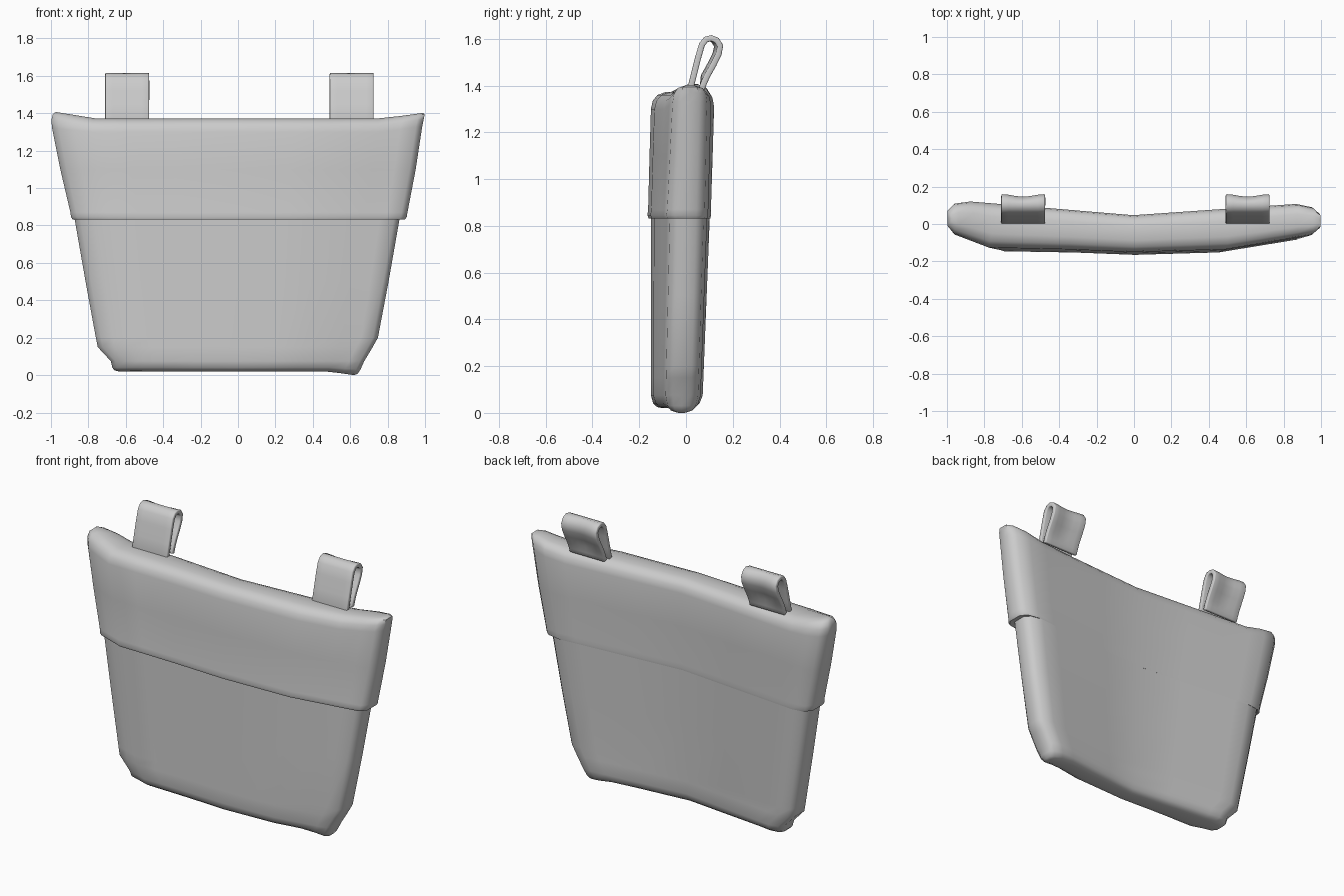
import bpy, math

if "Cube" in bpy.data.objects:
    bpy.data.objects.remove(bpy.data.objects["Cube"])

fabric = bpy.data.materials.new("grey fabric")
fabric.diffuse_color = (0.6, 0.6, 0.6, 1)
fabric.use_nodes = True
fabric.node_tree.nodes["Principled BSDF"].inputs["Base Color"].default_value = fabric.diffuse_color

US = [-0.965, -0.88, -0.78, -0.6, -0.35, 0, 0.3, 0.5, 0.75, 0.88, 0.965]
# (across, bottom y, top y) for the bowed front and back panels
FRONT = [(-1, -0.09, -0.04), (-0.78, -0.14, -0.125), (-0.35, -0.142, -0.135),
         (0, -0.15, -0.15), (0.5, -0.14, -0.135), (1, -0.085, -0.05)]
BACK = [(-1, 0.05, 0.105), (-0.9, 0.07, 0.125), (0, 0.0, 0.05),
        (0.88, 0.06, 0.11), (1, 0.045, 0.085)]


def panel_y(table, u, t):
    for (a, a0, a1), (b, b0, b1) in zip(table, table[1:]):
        if u <= b:
            f = (u - a) / (b - a)
            lo, hi = a0 + (b0 - a0) * f, a1 + (b1 - a1) * f
            return lo + (hi - lo) * t


def make_object(name, verts, faces):
    me = bpy.data.meshes.new(name)
    me.from_pydata(verts, [], faces)
    me.materials.append(fabric)
    ob = bpy.data.objects.new(name, me)
    bpy.context.collection.objects.link(ob)
    bpy.context.view_layer.objects.active = ob
    ob.select_set(True)
    bpy.ops.object.shade_smooth_by_angle(angle=math.radians(55))
    ob.select_set(False)
    return ob


def ring(z, xl, xr, squeeze, off, lift_l, lift_r):
    """One level of the pouch: front panel, right side, back panel, left side."""
    t = min(z / 1.38, 1)

    def point(u, y):
        x = (xl + xr) / 2 + u * (xr - xl) / 2
        lift = lift_r if u > 0 else lift_l
        return (x, y, z + lift * max(0, (abs(u) - 0.78) / 0.22))

    def ends(u):
        f, b = panel_y(FRONT, u, t) - off, panel_y(BACK, u, t) + off * 0.3
        m, h = (f + b) / 2, (b - f) / 2 * squeeze
        return m - h, m + h

    pts = [point(u, ends(u)[0]) for u in US]
    f, b = ends(1)
    pts += [point(1, f + (b - f) * k) for k in (0.2, 0.5, 0.8)]
    pts += [point(u, ends(u)[1]) for u in reversed(US)]
    f, b = ends(-1)
    pts += [point(-1, f + (b - f) * k) for k in (0.8, 0.5, 0.2)]
    return pts


def loft(name, levels):
    n = len(US)
    size = 2 * n + 6
    verts = [p for lv in levels for p in ring(*lv)]
    faces = []
    for r in range(len(levels) - 1):
        for i in range(size):
            j = (i + 1) % size
            faces.append((r * size + i, r * size + j, (r + 1) * size + j, (r + 1) * size + i))
    # caps made of strips between front and back
    for base, flip in ((0, True), ((len(levels) - 1) * size, False)):
        back = lambda i: 2 * n + 2 - i
        caps = [(i, i + 1, back(i + 1), back(i)) for i in range(n - 1)]
        caps += [(n - 1, n, n + 1, n + 2, n + 3), (2 * n + 2, 2 * n + 3, 2 * n + 4, 2 * n + 5, 0)]
        for c in caps:
            c = tuple(base + k for k in c)
            faces.append(c[::-1] if flip else c)
    return make_object(name, verts, faces)


# levels: z, left x, right x, thickness factor, outward offset, corner lifts
loft("pouch_body", [
    (0.02, -0.64, 0.62, 0.35, 0, 0, -0.02),
    (0.025, -0.66, 0.64, 0.65, 0, 0, -0.018),
    (0.04, -0.672, 0.655, 0.87, 0, 0, -0.01),
    (0.075, -0.68, 0.675, 1, 0, 0, 0),
    (0.15, -0.75, 0.72, 1, 0, 0, 0),
    (0.2, -0.76, 0.748, 1, 0, 0, 0),
    (0.5, -0.815, 0.805, 1, 0, 0, 0),
    (0.9, -0.885, 0.875, 1, 0, 0, 0)])

loft("flap", [
    (0.836, -0.868, 0.865, 0.97, 0, 0, 0),
    (0.832, -0.884, 0.893, 1, 0.01, 0, 0),
    (0.845, -0.893, 0.902, 1, 0.015, 0, 0),
    (0.87, -0.896, 0.906, 1, 0.012, 0, 0),
    (1.1, -0.95, 0.95, 1, 0.006, 0, 0),
    (1.3, -0.994, 0.985, 1, 0, 0.02, 0.03),
    (1.335, -0.998, 0.993, 0.92, 0, 0.03, 0.035),
    (1.36, -0.99, 0.998, 0.72, 0, 0.035, 0.035),
    (1.372, -0.975, 0.99, 0.38, 0, 0.035, 0.03)])

# folded hanging loops: centre line in (y, z), widened along x
PATH = [(0.012, 1.36), (0.032, 1.44), (0.052, 1.52), (0.068, 1.575), (0.085, 1.597),
        (0.108, 1.603), (0.132, 1.594), (0.147, 1.57), (0.14, 1.535), (0.118, 1.49),
        (0.09, 1.44), (0.072, 1.40), (0.062, 1.37)]


def hanging_loop(name, x0, x1):
    cols = 7
    verts, faces = [], []
    for i, (y, z) in enumerate(PATH):
        for c in range(cols):
            f = c / (cols - 1)
            # the back leg sags inward at mid width
            dent = 0.014 * math.sin(math.pi * f) ** 2 if 5 < i < 11 else 0
            verts.append((x0 + (x1 - x0) * f, y - dent, z))
    for i in range(len(PATH) - 1):
        for c in range(cols - 1):
            a = i * cols + c
            faces.append((a, a + 1, a + cols + 1, a + cols))
    ob = make_object(name, verts, faces)
    solid = ob.modifiers.new("thickness", 'SOLIDIFY')
    solid.thickness, solid.offset = 0.026, 0
    bev = ob.modifiers.new("soft edges", 'BEVEL')
    bev.width, bev.segments, bev.limit_method = 0.009, 2, 'ANGLE'
    bev.angle_limit = math.radians(60)


hanging_loop("left_hanging_loop", -0.71, -0.475)
hanging_loop("right_hanging_loop", 0.49, 0.725)
